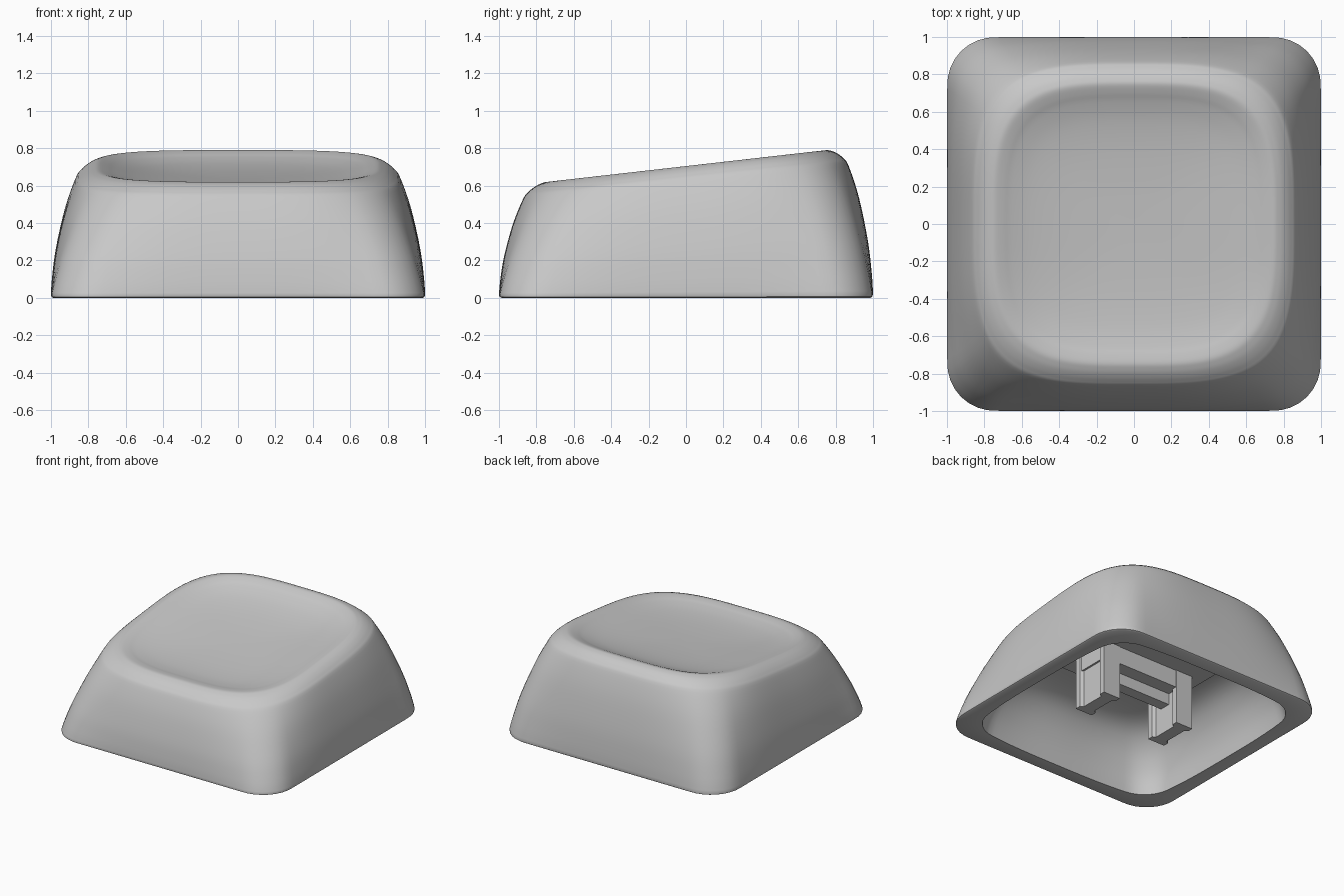
import bpy, bmesh, math
from mathutils import Vector

cube = bpy.data.objects.get("Cube")
if cube:
    bpy.data.objects.remove(cube, do_unlink=True)

SEGMENTS = 160
CORNER = 0.25      # corner radius of the base, as a share of its half width
TOP_POWER = 3.4    # squareness of the rounded top

grey = bpy.data.materials.new("plain grey")
grey.use_nodes = True
colour = (0.58, 0.58, 0.58, 1)
grey.diffuse_color = colour
grey.node_tree.nodes["Principled BSDF"].inputs["Base Color"].default_value = colour


def finish(bm, name):
    bmesh.ops.recalc_face_normals(bm, faces=bm.faces)
    mesh = bpy.data.meshes.new(name)
    bm.to_mesh(mesh)
    bm.free()
    mesh.materials.append(grey)
    obj = bpy.data.objects.new(name, mesh)
    bpy.context.collection.objects.link(obj)
    return obj


def smooth_points(points, steps=4):
    """Catmull-Rom curve through a profile."""
    pts = [Vector(p) for p in points]
    pts = [pts[0]] + pts + [pts[-1]]
    out = []
    for a, b, c, d in zip(pts, pts[1:], pts[2:], pts[3:]):
        for i in range(steps):
            t = i / steps
            out.append(0.5 * (2 * b + (c - a) * t + (2 * a - 5 * b + 4 * c - d) * t ** 2
                              + (3 * b - a - 3 * c + d) * t ** 3))
    return out + [pts[-1]]


def top_height(y):
    return 0.706 + 0.114 * y


def rounded_square(c, s):
    """Distance to a unit square with circular corners, in direction (c, s)."""
    big, small = max(abs(c), abs(s)), min(abs(c), abs(s))
    k = 1 - CORNER
    if small <= k * big:
        return 1 / big
    along = k * (big + small)
    return along + math.sqrt(along ** 2 - 2 * k ** 2 + CORNER ** 2)


def ring(bm, size, level, blend, tilted):
    """Blend 0 is the base outline, 1 the softer top outline; tilted rings follow the slope."""
    verts = []
    for i in range(SEGMENTS):
        t = math.tau * i / SEGMENTS
        c, s = math.cos(t), math.sin(t)
        soft = (abs(c) ** TOP_POWER + abs(s) ** TOP_POWER) ** (-1 / TOP_POWER)
        r = size * (rounded_square(c, s) * (1 - blend) + soft * blend)
        y = r * s
        verts.append(bm.verts.new((r * c, y, level * top_height(y) if tilted else level)))
    return verts


# Cap shell: half width, then share of the top height
outer = smooth_points([(1, 0.025), (0.994, 0.15), (0.973, 0.37), (0.925, 0.66),
                       (0.87, 0.875), (0.84, 0.933), (0.805, 0.971), (0.775, 0.99),
                       (0.745, 0.998), (0.7, 0.984), (0.65, 0.962), (0.55, 0.932),
                       (0.4, 0.91), (0.2, 0.898), (0.02, 0.895)])
# Cavity: half width, then height
inner = smooth_points([(0.88, 0), (0.86, 0.15), (0.8, 0.3), (0.7, 0.41),
                       (0.55, 0.46), (0.3, 0.475), (0.02, 0.475)])

bm = bmesh.new()
rings = [ring(bm, p.x, p.y, min(p.y, 1), True) for p in reversed(outer)]
rings += [ring(bm, 0.996, 0.008, 0, True), ring(bm, 0.986, 0, 0, True)]
rings += [ring(bm, p.x, p.y, 0.3 + p.y, False) for p in inner]
for a, b in zip(rings, rings[1:]):
    for i in range(SEGMENTS):
        j = (i + 1) % SEGMENTS
        bm.faces.new((a[i], a[j], b[j], b[i]))
bm.faces.new(rings[0])
bm.faces.new(rings[-1])
shell = finish(bm, "cap_shell")
bpy.ops.object.select_all(action="DESELECT")
shell.select_set(True)
bpy.context.view_layer.objects.active = shell
bpy.ops.object.shade_smooth_by_angle(angle=math.radians(40))


def prism(name, outline, bottom, top):
    bm = bmesh.new()
    face = bm.faces.new([bm.verts.new((x, y, bottom)) for x, y in outline])
    up = bmesh.ops.extrude_face_region(bm, geom=[face])
    bmesh.ops.translate(bm, vec=(0, 0, top - bottom),
                        verts=[v for v in up["geom"] if isinstance(v, bmesh.types.BMVert)])
    return finish(bm, name)


def rectangle(x, y):
    return [(-x, -y), (x, -y), (x, y), (-x, y)]


# Raised pad with rounded corners under the top
pad_outline = [(sx * 0.45 + 0.08 * math.cos(t), sy * 0.27 + 0.08 * math.sin(t))
               for k, (sx, sy) in enumerate([(1, 1), (-1, 1), (-1, -1), (1, -1)])
               for t in [math.pi / 2 * (k + i / 6) for i in range(7)]]
prism("ceiling_pad", pad_outline, 0.44, 0.5)

# Bar that carries the legs, with a thin rib below it
prism("leg_bar", rectangle(0.41, 0.155), 0.3, 0.46)
prism("leg_rib", rectangle(0.3, 0.045), 0.21, 0.31)

# Two legs with an I-shaped section
quarter = [(0.075, 0.16), (0.075, 0.115), (0.05, 0.1)]
side = quarter + [(x, -y) for x, y in reversed(quarter)]
section = side + [(-x, -y) for x, y in side]
for name, x0 in (("left_leg", 0.345), ("right_leg", -0.345)):
    prism(name, [(x + x0, y) for x, y in section], 0.0, 0.46)
